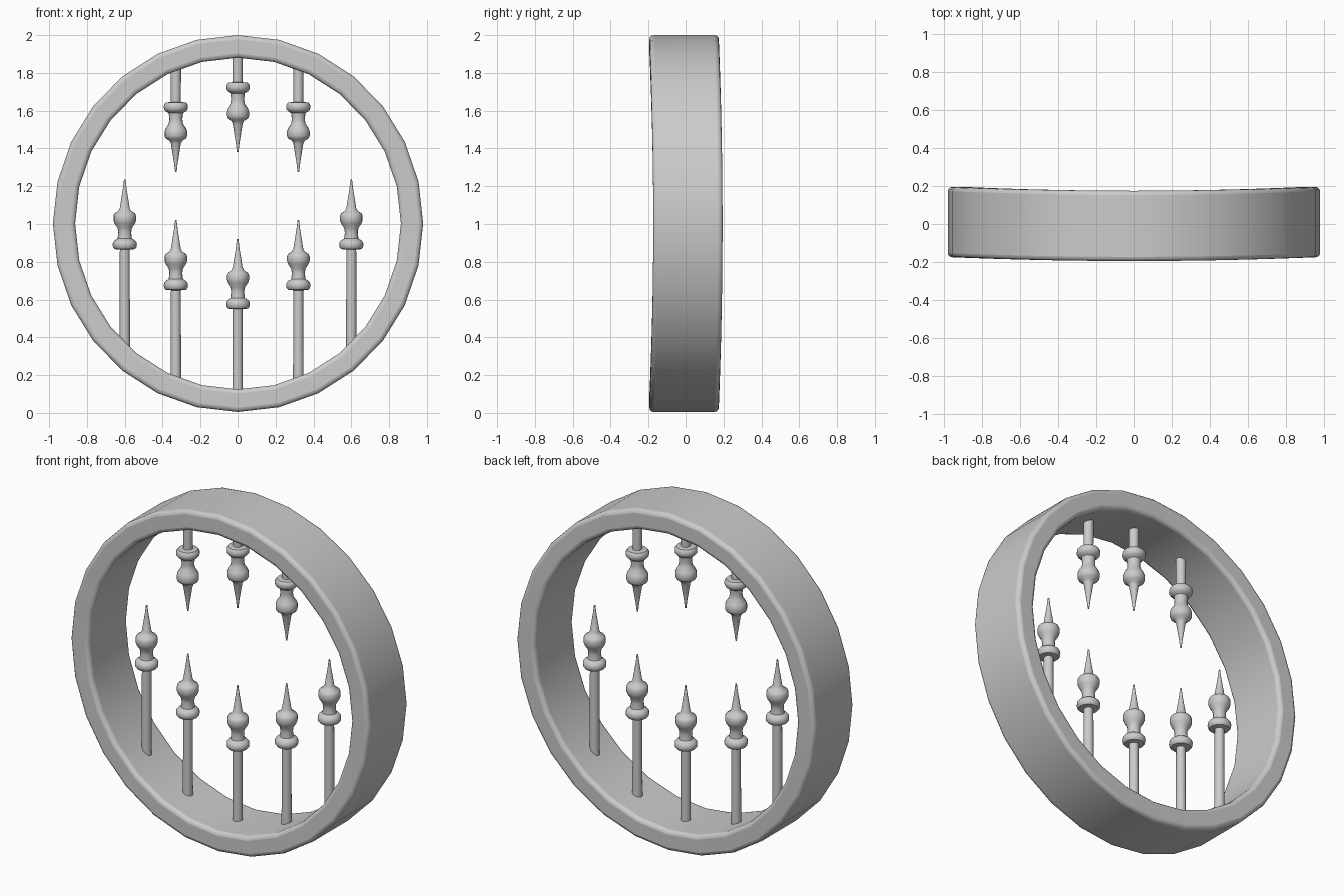
import bpy, bmesh, math

old = bpy.data.objects.get("Cube")
if old:
    bpy.data.objects.remove(old, do_unlink=True)

# Single plain grey material
grey = bpy.data.materials.new("plain_grey")
grey.use_nodes = True
colour = (0.6, 0.6, 0.6, 1)
grey.diffuse_color = colour
grey.node_tree.nodes["Principled BSDF"].inputs["Base Color"].default_value = colour

CENTRE_Z = 1.0025


def finish(bm, name):
    bmesh.ops.recalc_face_normals(bm, faces=bm.faces)
    mesh = bpy.data.meshes.new(name)
    bm.to_mesh(mesh)
    bm.free()
    mesh.materials.append(grey)
    obj = bpy.data.objects.new(name, mesh)
    bpy.context.collection.objects.link(obj)
    bpy.ops.object.select_all(action='DESELECT')
    obj.select_set(True)
    bpy.context.view_layer.objects.active = obj
    bpy.ops.object.shade_smooth_by_angle(angle=math.radians(40))
    return obj


def bridge(bm, a, b):
    n = len(a)
    for i in range(n):
        j = (i + 1) % n
        bm.faces.new((a[i], a[j], b[j], b[i]))


# Round frame: rectangular section swept around, slightly warped in depth
def build_frame(sides=28):
    bm = bmesh.new()
    section = [(1.0, -0.185), (1.0, 0.185), (0.88, 0.185), (0.88, -0.185)]
    rings = []
    for i in range(sides):
        a = 2 * math.pi * i / sides
        warp = -0.01 * math.cos(2 * a)
        rings.append([bm.verts.new((0.98 * r * math.sin(a), y + warp,
                                    CENTRE_Z + 0.9975 * r * math.cos(a)))
                      for r, y in section])
    for i in range(sides):
        bridge(bm, rings[i], rings[(i + 1) % sides])
    frame = finish(bm, "round_frame")
    bevel = frame.modifiers.new("rounded_edges", 'BEVEL')
    bevel.width = 0.022
    bevel.segments = 3
    bevel.limit_method = 'ANGLE'
    bevel.angle_limit = math.radians(60)


# Spear outline as (radius, distance back from the tip)
SPEAR = [(0.004, 0), (0.010, 0.05), (0.026, 0.15), (0.034, 0.166),
         (0.054, 0.178), (0.060, 0.192), (0.060, 0.215), (0.054, 0.232),
         (0.038, 0.256), (0.034, 0.28), (0.038, 0.312), (0.054, 0.322),
         (0.062, 0.332), (0.064, 0.345), (0.062, 0.358), (0.054, 0.368),
         (0.026, 0.371)]


def build_spear(name, x, tip, up, sides=16):
    # The shaft runs from the collar into the middle of the frame wall
    foot = CENTRE_Z - up * math.sqrt(0.93 ** 2 - x ** 2)
    profile = SPEAR + [(0.028, abs(tip - foot))]
    bm = bmesh.new()
    loops = []
    for r, d in profile:
        loops.append([bm.verts.new((x + r * math.cos(2 * math.pi * i / sides),
                                    r * math.sin(2 * math.pi * i / sides),
                                    tip - up * d)) for i in range(sides)])
    for a, b in zip(loops, loops[1:]):
        bridge(bm, a, b)
    bm.faces.new(loops[0])
    bm.faces.new(loops[-1])
    finish(bm, name)


build_frame()
for label, x, tip in [("far_right", -0.6, 1.235), ("right", -0.33, 1.02),
                      ("middle", 0, 0.92), ("left", 0.32, 1.02),
                      ("far_left", 0.6, 1.235)]:
    build_spear("lower_spear_" + label, x, tip, 1)
for label, x, tip in [("right", -0.33, 1.275), ("middle", 0, 1.38), ("left", 0.32, 1.275)]:
    build_spear("upper_spear_" + label, x, tip, -1)
